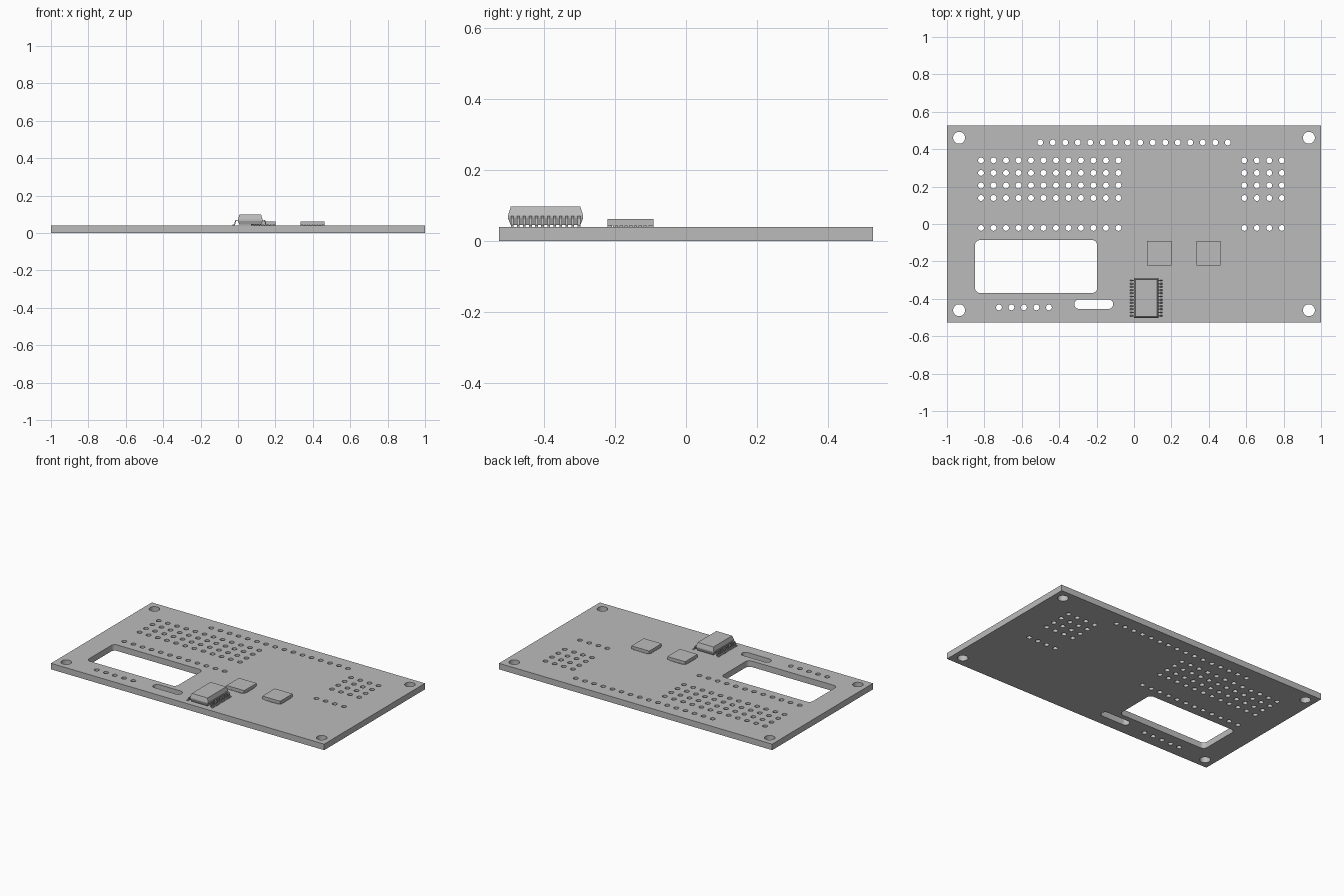
import bpy, bmesh, math
from mathutils import Vector

cube = bpy.data.objects.get("Cube")
if cube:
    bpy.data.objects.remove(cube, do_unlink=True)

grey = bpy.data.materials.new("plain grey")
grey.use_nodes = True
grey.diffuse_color = (0.5, 0.5, 0.5, 1)
grey.node_tree.nodes["Principled BSDF"].inputs["Base Color"].default_value = (0.5, 0.5, 0.5, 1)

BOARD_TOP = 0.04
PITCH = 0.0668


def add_mesh(name, bm):
    bmesh.ops.recalc_face_normals(bm, faces=bm.faces)
    mesh = bpy.data.meshes.new(name)
    bm.to_mesh(mesh)
    bm.free()
    obj = bpy.data.objects.new(name, mesh)
    bpy.context.collection.objects.link(obj)
    mesh.materials.append(grey)
    return obj


def rounded_outline(x0, x1, y0, y1, r, steps):
    """Rectangle with rounded corners; a circle when r is half the size."""
    centres = [(x1 - r, y1 - r), (x0 + r, y1 - r), (x0 + r, y0 + r), (x1 - r, y0 + r)]
    points = []
    for quarter, (cx, cy) in enumerate(centres):
        for i in range(steps + 1):
            a = (quarter + i / steps) * math.pi / 2
            p = (cx + r * math.cos(a), cy + r * math.sin(a))
            if not points or math.dist(p, points[-1]) > 1e-5:
                points.append(p)
    if math.dist(points[0], points[-1]) < 1e-5:
        points.pop()
    return points


def circle(x, y, r, steps):
    return rounded_outline(x - r, x + r, y - r, y + r, r, steps)


# Board outline and all openings
outlines = [[(-1, -0.527), (1, -0.527), (1, 0.527), (-1, 0.527)]]
outlines.append(rounded_outline(-0.85, -0.197, -0.369, -0.086, 0.027, 6))
outlines.append(rounded_outline(-0.319, -0.111, -0.454, -0.403, 0.0255, 8))
outlines += [circle(sx * 0.935, sy * 0.461, 0.032, 8) for sx in (-1, 1) for sy in (-1, 1)]

# Rows of small holes: first x, count, y
rows = [(-0.501, 16, 0.436), (-0.722, 5, -0.446)]
for y in (0.34, 0.273, 0.206, 0.139, -0.021):
    rows += [(-0.818, 12, y), (0.59, 4, y)]
for x, count, y in rows:
    outlines += [circle(x + i * PITCH, y, 0.0155, 5) for i in range(count)]

# Board: filled flat curve with thickness, turned into a mesh
curve = bpy.data.curves.new("board_profile", "CURVE")
curve.dimensions = "2D"
curve.fill_mode = "BOTH"
curve.extrude = BOARD_TOP / 2
for outline in outlines:
    spline = curve.splines.new("POLY")
    spline.points.add(len(outline) - 1)
    for point, (x, y) in zip(spline.points, outline):
        point.co = (x, y, 0, 1)
    spline.use_cyclic_u = True
profile = bpy.data.objects.new("board_profile", curve)
bpy.context.collection.objects.link(profile)
bpy.context.view_layer.update()
solid = profile.evaluated_get(bpy.context.evaluated_depsgraph_get()).to_mesh()
bm = bmesh.new()
bm.from_mesh(solid)
bmesh.ops.remove_doubles(bm, verts=bm.verts, dist=1e-5)
bmesh.ops.translate(bm, verts=bm.verts, vec=(0, 0, BOARD_TOP / 2))
bpy.data.objects.remove(profile, do_unlink=True)
board = add_mesh("board", bm)
bpy.context.view_layer.objects.active = board
board.select_set(True)
bpy.ops.object.shade_smooth_by_angle(angle=math.radians(35))
board.select_set(False)


def add_box(bm, centre, size):
    verts = bmesh.ops.create_cube(bm, size=1)["verts"]
    for v in verts:
        v.co = Vector(centre) + v.co * Vector(size)


# Two flat square chips on small contact pads
def flat_chip(side, cx, cy):
    half = 0.065
    bm = bmesh.new()
    add_box(bm, (cx, cy, 0.0535), (2 * half, 2 * half, 0.019))
    add_mesh(side + "_flat_chip", bm)
    bm = bmesh.new()
    for i in range(8):
        t = (i - 3.5) * 0.0134
        for s in (-1, 1):
            edge = s * (half - 0.006)
            add_box(bm, (cx + edge, cy + t, 0.042), (0.012, 0.007, 0.005))
            add_box(bm, (cx + t, cy + edge, 0.042), (0.007, 0.012, 0.005))
    add_box(bm, (cx, cy, 0.042), (0.085, 0.085, 0.005))
    add_mesh(side + "_chip_pads", bm)


flat_chip("right", 0.135, -0.156)
flat_chip("left", 0.398, -0.156)

# Tall chip body: stacked rectangles give the slanted sides
CX, CY = 0.0655, -0.396
bm = bmesh.new()
rings = []
for z, inset in ((0.045, 0.008), (0.065, 0), (0.072, 0), (0.098, 0.008)):
    hx, hy = 0.066 - inset, 0.106 - inset
    rings.append([bm.verts.new((CX + sx * hx, CY + sy * hy, z))
                  for sx, sy in ((-1, -1), (1, -1), (1, 1), (-1, 1))])
for low, high in zip(rings, rings[1:]):
    for i in range(4):
        j = (i + 1) % 4
        bm.faces.new((low[i], low[j], high[j], high[i]))
bm.faces.new(rings[0])
bm.faces.new(rings[-1])
add_mesh("tall_chip_body", bm)

# Bent leads: centre line of (distance out, height), swept to a strip
path = [(0.06, 0.0685), (0.074, 0.0685), (0.079, 0.065),
        (0.083, 0.047), (0.087, 0.043), (0.096, 0.043)]
thick, width = 0.0025, 0.0075
bm = bmesh.new()
for s in (-1, 1):
    for k in range(12):
        y = CY + (k - 5.5) * 0.0171
        sections = []
        for i, (d, z) in enumerate(path):
            a, b = path[max(i - 1, 0)], path[min(i + 1, len(path) - 1)]
            normal = Vector((a[1] - b[1], b[0] - a[0])).normalized() * thick
            sections.append([bm.verts.new((CX + s * (d + n * normal.x), y + w * width / 2, z + n * normal.y))
                             for n, w in ((-1, -1), (1, -1), (1, 1), (-1, 1))])
        for p, q in zip(sections, sections[1:]):
            for i in range(4):
                j = (i + 1) % 4
                bm.faces.new((p[i], p[j], q[j], q[i]))
        bm.faces.new(sections[0])
        bm.faces.new(sections[-1])
add_mesh("tall_chip_leads", bm)
